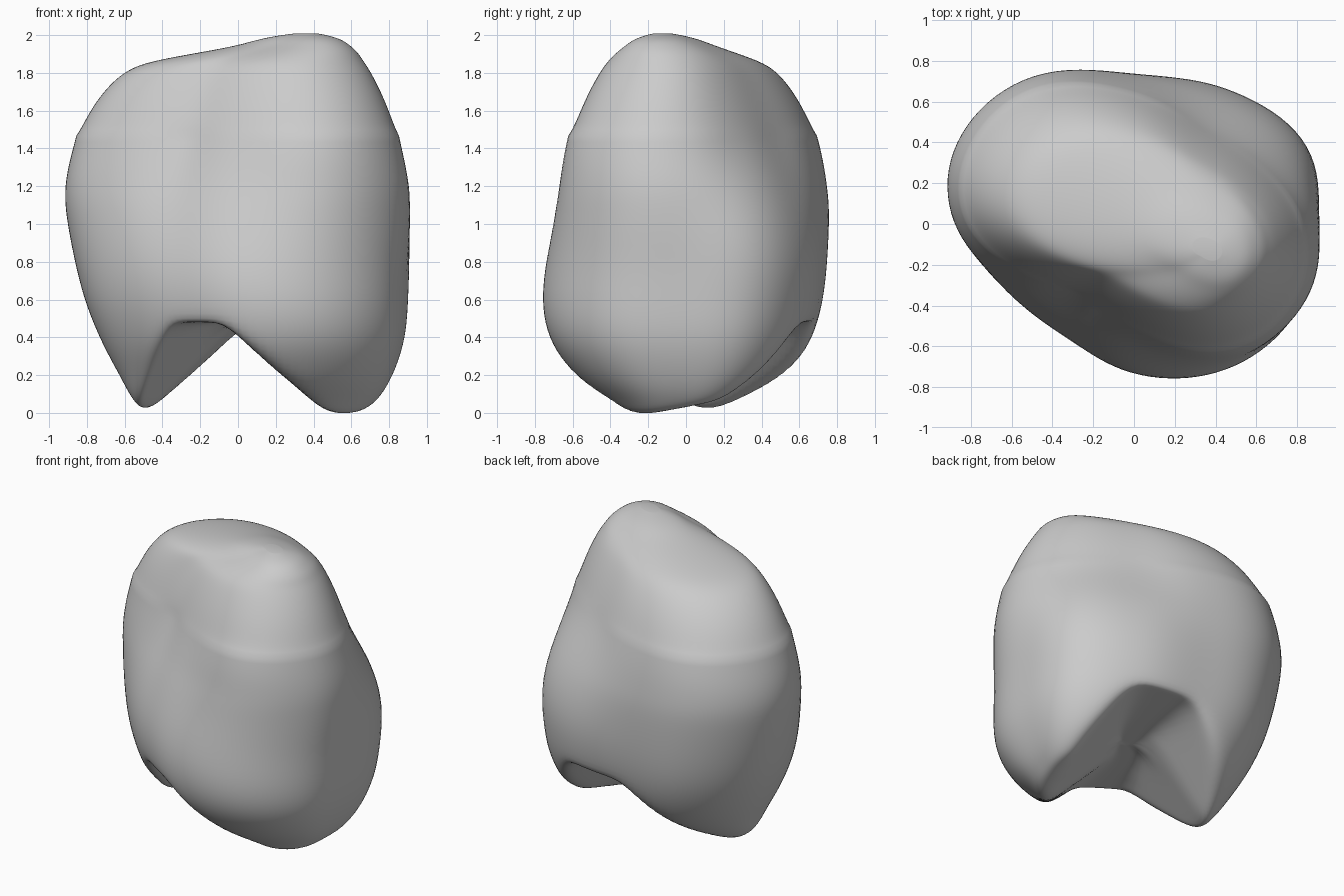
import bpy
import bmesh
import math

cube = bpy.data.objects.get("Cube")
if cube:
    bpy.data.objects.remove(cube, do_unlink=True)

SEGMENTS = 112
STEPS = 6

# Outline radii every thirty degrees: full lower girth, waisted upper ridge
LOWER = [1.0, 1.09, 1.03, .98, 1.09, 1.08, .96, .83, .8, .92, 1.01, 1.03]
UPPER = [.98, .82, .77, .93, 1.12, 1.09, .97, .74, .59, .76, 1.09, 1.1]

# Height, then left/right and front/back limits of each section
LEVELS = [
    (-.02, .04, .06, -.06, -.04),
    (-.02, -.2, .32, -.18, .1),
    (-.02, -.45, .61, -.34, .26),
    (.06, -.55, .73, -.43, .38),
    (.2, -.63, .82, -.59, .55),
    (.4, -.735, .885, -.725, .67),
    (.65, -.83, .905, -.762, .735),
    (1, -.905, .912, -.705, .76),
    (1.2, -.918, .908, -.675, .75),
    (1.4, -.877, .87, -.645, .715),
    (1.6, -.81, .82, -.59, .65),
    (1.8, -.64, .72, -.48, .51),
    (1.86, -.48, .675, -.43, .4),
    (1.91, -.2, .64, -.375, .26),
    (1.95, .02, .59, -.32, .14),
    (1.99, .14, .53, -.26, .04),
    (2.015, .36, .38, -.14, -.12),
]


def spline(a, b, c, d, t):
    """Smooth curve between b and c."""
    return b + .5 * t * (c - a + t * (2 * a - 5 * b + 4 * c - d
                                      + t * (3 * (b - c) + d - a)))


def radius(table, angle):
    p = angle / math.tau * len(table)
    i = int(p)
    return spline(*(table[(i + k) % len(table)] for k in (-1, 0, 1, 2)), p - i)


def ramp(value, start, end):
    t = min(1, max(0, (value - start) / (end - start)))
    return t * t * (3 - 2 * t)


def fit(values, low, high):
    a, b = min(values), max(values)
    return [low + (v - a) / (b - a) * (high - low) for v in values]


def section(level):
    """One closed ring fitted to its limits."""
    z, x0, x1, y0, y1 = level
    t = ramp(z, .7, 1.6) * (1 - .4 * ramp(z, 1.8, 1.95))
    xs, ys = [], []
    for i in range(SEGMENTS):
        a = math.tau * i / SEGMENTS
        r = (1 - t) * radius(LOWER, a) + t * radius(UPPER, a)
        xs.append(r * math.cos(a))
        ys.append(r * math.sin(a))
    return [(x, y, z) for x, y, z in
            zip(fit(xs, x0, x1), fit(ys, y0, y1), [z] * SEGMENTS)]


def underside(x, y):
    """Underside height: a diagonal groove between two cusps."""
    s = x - .02 - .41 * y
    if s > 0:
        reach = .56
        rise = .2 * max(0, y + .2) + .25 * max(0, -.25 - y)
    else:
        reach = .55
        rise = .02 + .3 * max(0, y - .15) + .13 * max(0, .1 - y)
    return min(.48, .56 * max(0, 1 - abs(s) / reach) + rise - .01)


def soften(verts, rounds):
    for _ in range(rounds):
        bmesh.ops.smooth_vert(bm, verts=verts, factor=.5,
                              use_axis_x=True, use_axis_y=True, use_axis_z=True)


# Loft the sections and raise the underside into the groove
bm = bmesh.new()
rings = []
last = len(LEVELS) - 1
for i in range(last):
    keys = [LEVELS[min(last, max(0, i + k))] for k in (-1, 0, 1, 2)]
    for step in range(STEPS + (i == last - 1)):
        level = [spline(*column, step / STEPS) for column in zip(*keys)]
        rings.append([bm.verts.new((x, y, max(z, underside(x, y))))
                      for x, y, z in section(level)])
for low, high in zip(rings, rings[1:]):
    for i in range(SEGMENTS):
        j = (i + 1) % SEGMENTS
        bm.faces.new((low[i], low[j], high[j], high[i]))
bm.faces.new(rings[0][::-1])
bm.faces.new(rings[-1])

# Soften the rims, then round the top further
soften(bm.verts[:], 8)
soften([v for v in bm.verts if v.co.z > 1.5], 30)
bmesh.ops.recalc_face_normals(bm, faces=bm.faces)
for face in bm.faces:
    face.smooth = True

mesh = bpy.data.meshes.new("tooth_crown")
bm.to_mesh(mesh)
bm.free()
crown = bpy.data.objects.new("tooth_crown", mesh)
bpy.context.collection.objects.link(crown)

# Plain grey surface
grey = bpy.data.materials.new("plain_grey")
grey.use_nodes = True
colour = (.6, .6, .6, 1)
grey.diffuse_color = colour
grey.node_tree.nodes["Principled BSDF"].inputs["Base Color"].default_value = colour
mesh.materials.append(grey)
